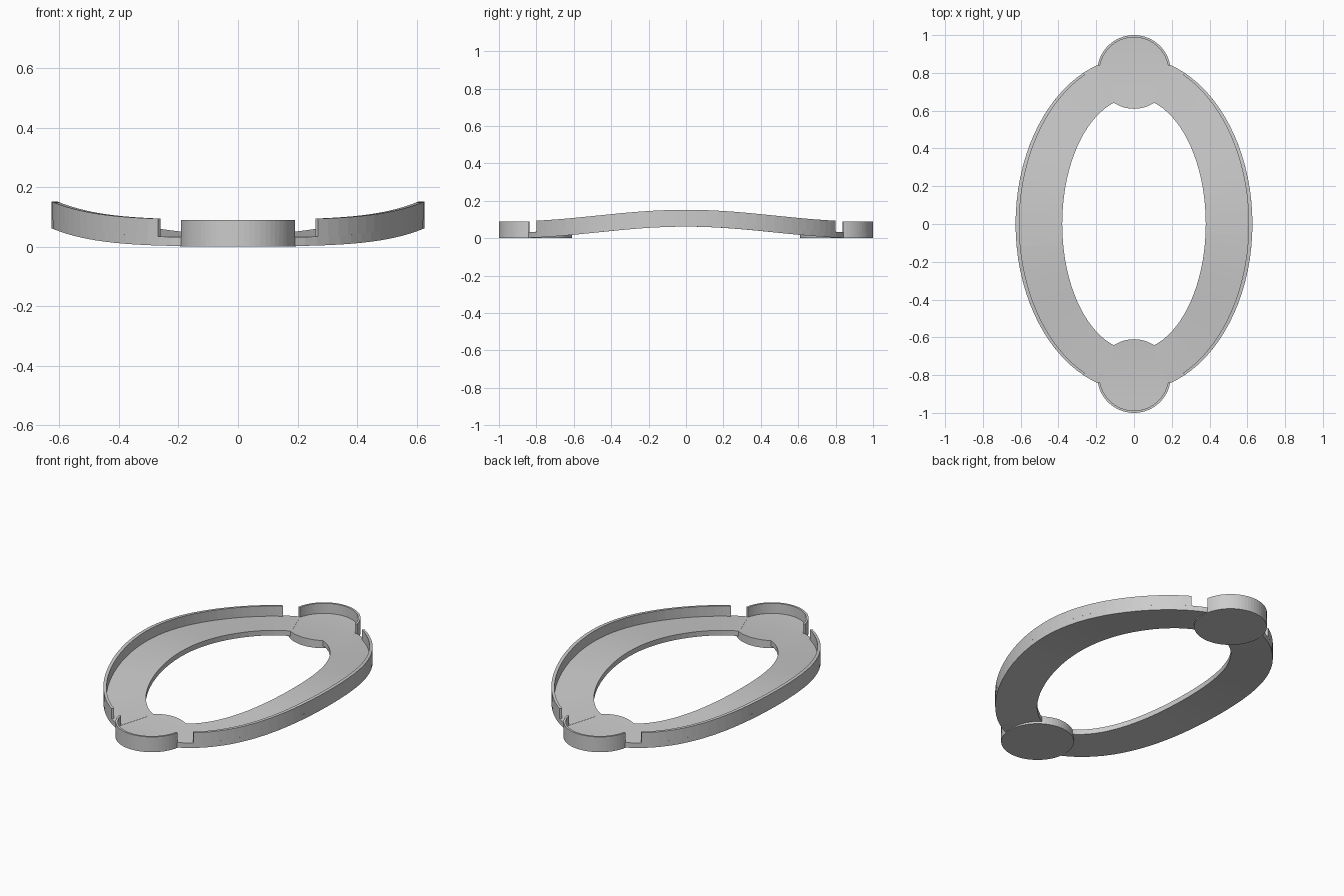
import bpy, bmesh
from math import sin, cos, pi, radians, sqrt

if "Cube" in bpy.data.objects:
    bpy.data.objects.remove(bpy.data.objects["Cube"])

FLOOR, RIM = 0.03, 0.09          # floor thickness and total rim height
PAD_Y, PAD_R = 0.805, 0.195      # round end pads


def lift(y):
    """Gentle arch of the frame along its length."""
    return 0.062 * (0.5 + 0.5 * cos(pi * min(abs(y) / 0.95, 1)))


def loft(name, sections):
    """Skin a row of four-cornered sections and cap both ends."""
    bm = bmesh.new()
    rows = [[bm.verts.new(p) for p in s] for s in sections]
    for a, b in zip(rows, rows[1:]):
        for i in range(4):
            j = (i + 1) % 4
            bm.faces.new((a[i], a[j], b[j], b[i]))
    bm.faces.new(rows[0])
    bm.faces.new(rows[-1])
    bmesh.ops.remove_doubles(bm, verts=bm.verts, dist=1e-5)
    bmesh.ops.recalc_face_normals(bm, faces=bm.faces)
    mesh = bpy.data.meshes.new(name)
    bm.to_mesh(mesh)
    bm.free()
    obj = bpy.data.objects.new(name, mesh)
    bpy.context.collection.objects.link(obj)
    return obj


def section(inner, outer, z_in, z_out):
    """Upright section between an inner and an outer plan point."""
    return [(*inner, z_in[0]), (*outer, z_out[0]), (*outer, z_out[1]), (*inner, z_in[1])]


def side_band(name, s, inner, outer, lo, hi, n=36):
    """Arched band between two elliptical arcs, each (a, b, end angle)."""
    rows = []
    for k in range(n + 1):
        u = 2 * k / n - 1
        pts = [(s * a * cos(u * radians(e)), b * sin(u * radians(e))) for a, b, e in (inner, outer)]
        zs = [(lo + lift(p[1]), hi + lift(p[1])) for p in pts]
        rows.append(section(*pts, *zs))
    loft(name, rows)


# Curved side floors with their raised outer rims
for s, side in ((1, "right"), (-1, "left")):
    side_band(side + "_floor", s, (0.38, 0.669, 74.5), (0.627, 0.885, 73), 0, FLOOR)
    side_band(side + "_rim", s, (0.607, 0.873, 64.7), (0.627, 0.885, 64.7), FLOOR, RIM)

# Round end pads: flat underneath, tops following the arch
for s, end in ((1, "back"), (-1, "front")):
    rows = []
    for k in range(33):
        t = pi * k / 32
        x, y = PAD_R * sin(t), s * (PAD_Y - PAD_R * cos(t))
        z = (0, FLOOR + lift(y))
        rows.append(section((-x, y), (x, y), z, z))
    loft(end + "_pad", rows)

    # Thin rim around the outer half of the pad
    rows = []
    for k in range(29):
        t = radians(10.3 + (180 - 20.6) * k / 28)
        pts = [(r * cos(t), s * (PAD_Y + r * sin(t))) for r in (PAD_R - 0.012, PAD_R)]
        rows.append(section(*pts, (FLOOR, RIM), (FLOOR, RIM)))
    loft(end + "_pad_rim", rows)
